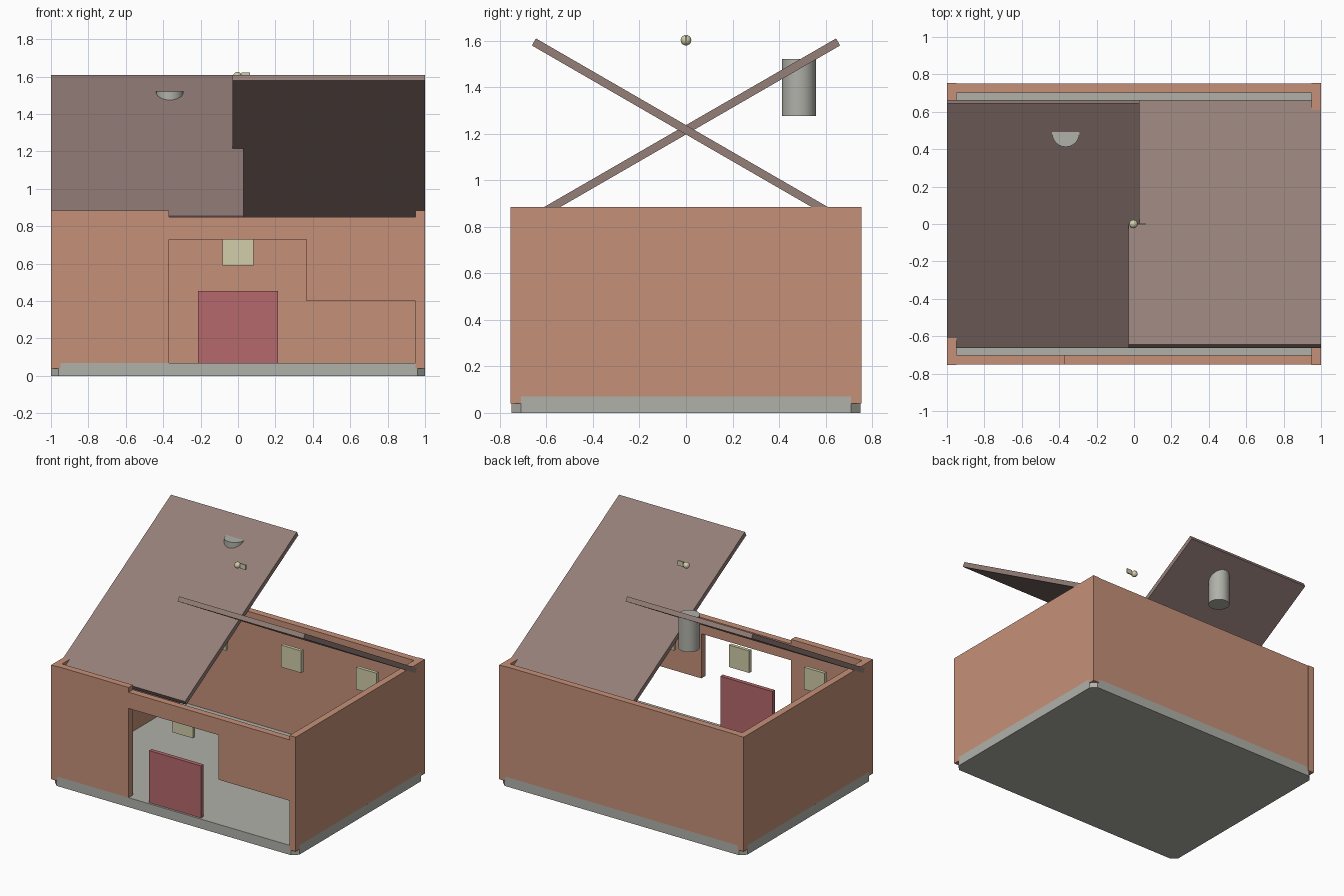
import bpy, bmesh
from math import radians
from mathutils import Vector

cube = bpy.data.objects.get("Cube")
if cube:
    bpy.data.objects.remove(cube, do_unlink=True)


def material(name, r, g, b):
    m = bpy.data.materials.new(name)
    m.use_nodes = True
    m.diffuse_color = (r, g, b, 1)
    m.node_tree.nodes["Principled BSDF"].inputs["Base Color"].default_value = (r, g, b, 1)
    return m


BRICK = material("terracotta", 0.56, 0.28, 0.19)
ROOF = material("brown slate", 0.30, 0.21, 0.19)
STONE = material("pale grey", 0.44, 0.44, 0.40)
RED = material("dull red", 0.46, 0.14, 0.147)
CREAM = material("cream", 0.64, 0.61, 0.40)


def finish(name, bm, mat):
    bmesh.ops.recalc_face_normals(bm, faces=bm.faces)
    mesh = bpy.data.meshes.new(name)
    bm.to_mesh(mesh)
    bm.free()
    mesh.materials.append(mat)
    obj = bpy.data.objects.new(name, mesh)
    bpy.context.collection.objects.link(obj)
    return obj


def box(name, x, y, z, mat):
    """Box from (low, high) ranges on each axis."""
    bm = bmesh.new()
    bmesh.ops.create_cube(bm, size=1)
    for v in bm.verts:
        v.co = Vector([(lo + hi) / 2 + c * (hi - lo) for c, (lo, hi) in zip(v.co, (x, y, z))])
    return finish(name, bm, mat)


def prism(name, points, offset, mat):
    """Flat outline pushed along an offset."""
    bm = bmesh.new()
    face = bm.faces.new([bm.verts.new(p) for p in points])
    ext = bmesh.ops.extrude_face_region(bm, geom=[face])
    moved = [g for g in ext["geom"] if isinstance(g, bmesh.types.BMVert)]
    bmesh.ops.translate(bm, verts=moved, vec=offset)
    return finish(name, bm, mat)


def smooth(obj):
    bpy.ops.object.select_all(action="DESELECT")
    obj.select_set(True)
    bpy.context.view_layer.objects.active = obj
    bpy.ops.object.shade_smooth_by_angle(angle=radians(40))


# Base slab with clipped corners
X, Y, C = 1.0, 0.75, 0.04
outline = [(-X + C, -Y), (X - C, -Y), (X, -Y + C), (X, Y - C),
           (X - C, Y), (-X + C, Y), (-X, Y - C), (-X, -Y + C)]
prism("base_slab", [(x, y, 0) for x, y in outline], (0, 0, 0.07), STONE)

# Side walls with corner feet that drop over the base
for side, s in (("left", 1), ("right", -1)):
    xr = sorted((s * 0.95, s * 1.0))
    box(side + "_wall", xr, (-0.755, 0.755), (0.07, 0.885), BRICK)
    for end, e in (("front", -1), ("back", 1)):
        box(f"{side}_{end}_corner_foot", xr, sorted((e * 0.70, e * 0.755)), (0.04, 0.07), BRICK)

# Back wall, and front wall with its stepped opening
box("back_wall", (-0.95, 0.95), (0.70, 0.75), (0.07, 0.885), BRICK)
front = [(-0.95, 0.07), (-0.37, 0.07), (-0.37, 0.73), (0.365, 0.73), (0.365, 0.40),
         (0.95, 0.40), (0.95, 0.85), (-0.37, 0.85), (-0.37, 0.885), (-0.95, 0.885)]
prism("front_wall", [(x, -0.75, z) for x, z in front], (0, 0.05, 0), BRICK)

# Door and rows of window panels
box("door", (-0.213, 0.213), (-0.735, -0.705), (0.07, 0.455), RED)
for end, e in (("front", -1), ("back", 1)):
    for label, x in (("right", -0.615), ("middle", 0), ("left", 0.615)):
        box(f"{end}_{label}_window", (x - 0.083, x + 0.083),
            sorted((e * 0.62, e * 0.645)), (0.59, 0.753), CREAM)

# Two crossing roof panels
for label, xr, tilt in (("right", (-1.0, 0.03), 30), ("left", (-0.03, 1.0), -30)):
    panel = box(label + "_roof_panel", xr, (-0.755, 0.755), (-0.0175, 0.0175), ROOF)
    panel.location.z = 1.217
    panel.rotation_euler.x = radians(tilt)

# Chimney
bpy.ops.mesh.primitive_cylinder_add(vertices=24, radius=0.073, depth=0.245,
                                    location=(-0.365, 0.485, 1.398))
chimney = bpy.context.object
chimney.name = "chimney"
chimney.data.materials.append(STONE)
smooth(chimney)

# Floating lamp bulb with a small tab
bpy.ops.mesh.primitive_uv_sphere_add(segments=16, ring_count=8, radius=0.023,
                                     location=(-0.003, 0, 1.602))
bulb = bpy.context.object
bulb.name = "bulb"
bulb.data.materials.append(CREAM)
smooth(bulb)
box("bulb_tab", (0.02, 0.065), (-0.004, 0.004), (1.585, 1.621), CREAM)
